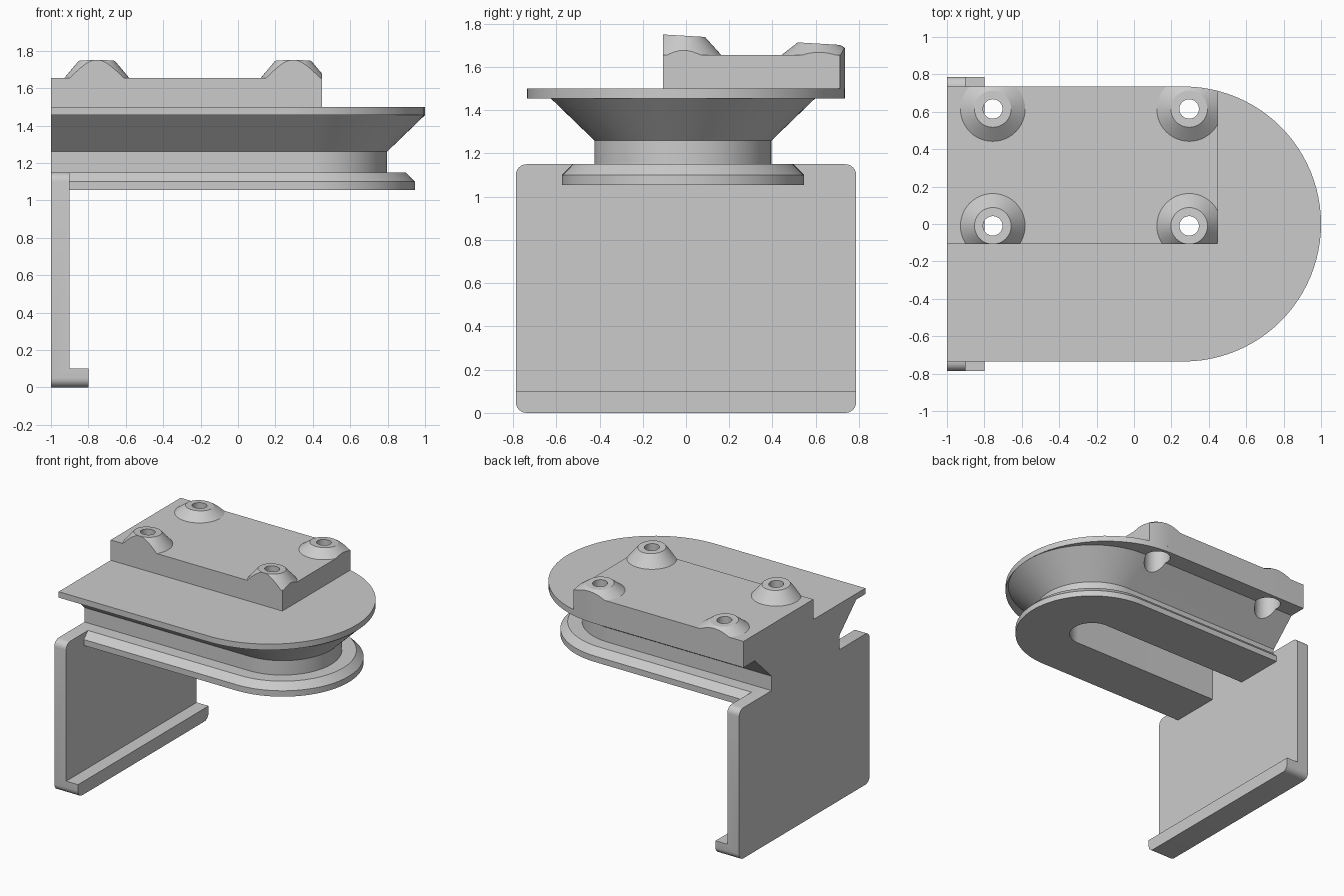
import bpy, bmesh, math

cube = bpy.data.objects.get("Cube")
if cube:
    bpy.data.objects.remove(cube, do_unlink=True)

grey = bpy.data.materials.new("plain grey")
grey.use_nodes = True
COLOUR = (0.6, 0.6, 0.6, 1)
grey.diffuse_color = COLOUR
grey.node_tree.nodes["Principled BSDF"].inputs["Base Color"].default_value = COLOUR

BACK = -1.0


def add_object(name, bm):
    bmesh.ops.recalc_face_normals(bm, faces=bm.faces)
    mesh = bpy.data.meshes.new(name)
    bm.to_mesh(mesh)
    bm.free()
    obj = bpy.data.objects.new(name, mesh)
    bpy.context.collection.objects.link(obj)
    mesh.materials.append(grey)
    return obj


def loft(name, rings):
    """Skin a stack of equal rings and cap both ends."""
    bm = bmesh.new()
    rows = [[bm.verts.new(p) for p in ring] for ring in rings]
    n = len(rows[0])
    for a, b in zip(rows, rows[1:]):
        for i in range(n):
            j = (i + 1) % n
            bm.faces.new((a[i], a[j], b[j], b[i]))
    bm.faces.new(rows[0][::-1])
    bm.faces.new(rows[-1])
    return add_object(name, bm)


def tongue(cx, cy, r, z, start=BACK, steps=48):
    """Straight-sided outline with a half-round +x end."""
    arc = [(cx + r * math.cos(t), cy + r * math.sin(t), z)
           for t in (math.pi * (i / steps - 0.5) for i in range(steps + 1))]
    return [(start, cy - r, z)] + arc + [(start, cy + r, z)]


def circle(x, y, r, height, n=48):
    """Ring whose height is a function of y."""
    pts = [(x + r * math.cos(k * math.tau / n), y + r * math.sin(k * math.tau / n))
           for k in range(n)]
    return [(px, py, height(py)) for px, py in pts]


def cylinder(x, y, r, z0, z1):
    return loft("cutter", [circle(x, y, r, lambda _: z) for z in (z0, z1)])


def combine(obj, cutter, operation="DIFFERENCE"):
    cutter.hide_render = True
    mod = obj.modifiers.new("cut", "BOOLEAN")
    mod.operation = operation
    mod.solver = "EXACT"
    mod.object = cutter
    bpy.context.view_layer.objects.active = obj
    bpy.ops.object.modifier_apply(modifier=mod.name)
    bpy.data.objects.remove(cutter, do_unlink=True)


# Round-ended top plate
PLATE_X, PLATE_R = 0.265, 0.735
top_plate = loft("top_plate", [tongue(PLATE_X, 0, PLATE_R, z) for z in (1.455, 1.5)])

# Lower rim, neck and flared collar as one stepped profile
BODY_X, BODY_Y = 0.387, -0.014
profile = [(0.56, 1.055), (0.56, 1.1), (0.51, 1.15), (0.41, 1.15), (0.41, 1.26), (0.612, 1.455)]
neck = loft("flared_neck", [tongue(BODY_X, BODY_Y, r, z) for r, z in profile])

# Blind slot up into the neck
combine(neck, loft("slot", [tongue(BODY_X, BODY_Y, 0.164, z, -0.9) for z in (1.0, 1.45)]))


# Mounting block, its far corner following the plate edge
def block_outline(z):
    x1, y0 = 0.45, -0.107
    first = math.acos((x1 - PLATE_X) / PLATE_R)
    angles = [first + (math.pi / 2 - first) * i / 8 for i in range(9)]
    arc = [(PLATE_X + PLATE_R * math.cos(t), PLATE_R * math.sin(t), z) for t in angles]
    return [(BACK, y0, z), (x1, y0, z)] + arc + [(BACK, PLATE_R, z)]


BLOCK_TOP = 1.655
block = loft("mounting_block", [block_outline(1.5), block_outline(BLOCK_TOP)])

# Conical bosses with tops on one gently tilted plane, trimmed to the block
hole_centres = [(x, y) for x in (-0.755, 0.295) for y in (-0.01, 0.615)]
bosses = []
for x, y in hole_centres:
    boss = loft("screw_boss", [
        circle(x, y, 0.173, lambda py: BLOCK_TOP),
        circle(x, y, 0.098, lambda py: 1.75 - 0.059 * (py + 0.107))])
    combine(boss, loft("trim", [block_outline(1.6), block_outline(1.9)]), "INTERSECT")
    combine(boss, cylinder(x, y, 0.052, 1.5, 2.0))
    bosses.append(boss)

# Screw holes with wider bores from beneath
for x, y in hole_centres:
    for part in (top_plate, block, neck):
        combine(part, cylinder(x, y, 0.052, 1.2, 2.0))
        combine(part, cylinder(x, y, 0.095, 1.2, 1.6))

# L-shaped hanging bracket with rounded corners
HALF = 0.787
section = [(BACK, 0), (-0.8, 0), (-0.8, 0.1), (-0.9, 0.1), (-0.9, 1.15), (BACK, 1.15)]
bracket = loft("bracket", [[(x, y, z) for x, z in section] for y in (-HALF, HALF)])
bm = bmesh.new()
bm.from_mesh(bracket.data)
corners = [e for e in bm.edges
           if abs(e.verts[0].co.x - e.verts[1].co.x) > 0.05
           and abs(e.verts[0].co.y - e.verts[1].co.y) < 0.01
           and all(v.co.z < 0.01 or v.co.z > 1.1 for v in e.verts)]
bmesh.ops.bevel(bm, geom=corners, offset=0.05, segments=6, profile=0.5, affect="EDGES")
bm.to_mesh(bracket.data)
bm.free()

# Smooth curved walls, crisp edges
bpy.ops.object.select_all(action="DESELECT")
for obj in [top_plate, neck, block, bracket] + bosses:
    obj.select_set(True)
bpy.context.view_layer.objects.active = top_plate
bpy.ops.object.shade_smooth_by_angle(angle=math.radians(25))
